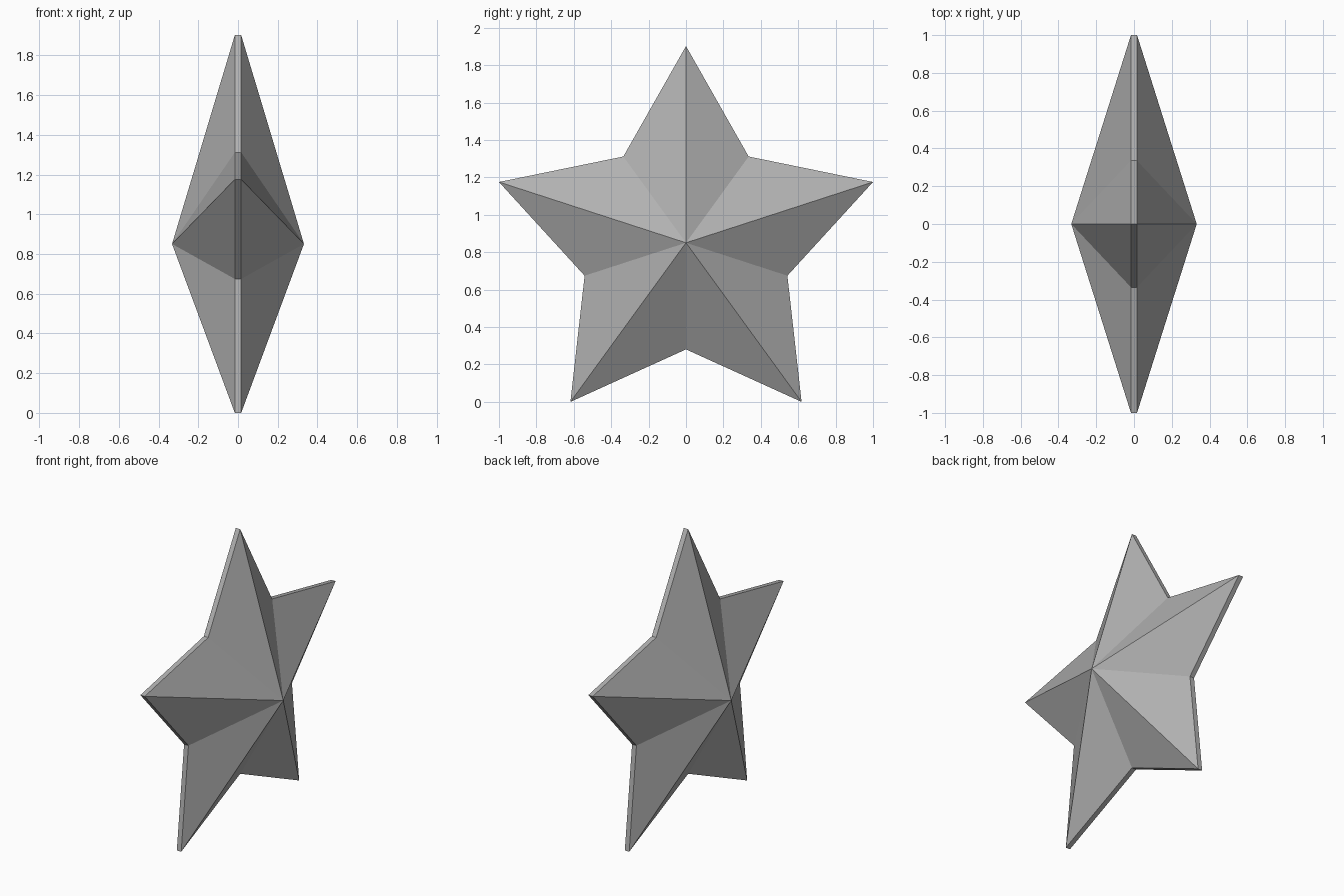
import bpy, bmesh
from math import sin, cos, pi

if "Cube" in bpy.data.objects:
    bpy.data.objects.remove(bpy.data.objects["Cube"])

R_OUT = 1 / sin(2 * pi / 5)      # tip radius for a 2 unit span
R_IN = 0.57                      # notch radius
RIM = 0.016                      # half thickness of the rim
PEAK = 0.332                     # half depth at the centre
CZ = R_OUT * cos(pi / 5)         # centre height, lower tips on z = 0

bm = bmesh.new()


def star_ring(x):
    """Ten alternating tip and notch vertices in the plane at x."""
    ring = []
    for i in range(10):
        r = R_IN if i % 2 else R_OUT
        a = i * pi / 5
        ring.append(bm.verts.new((x, r * sin(a), CZ + r * cos(a))))
    return ring


# Two outlines and the two central peaks
left, right = star_ring(-RIM), star_ring(RIM)
peak_l = bm.verts.new((-PEAK, 0, CZ))
peak_r = bm.verts.new((PEAK, 0, CZ))

# Faceted sides and thin rim
for i in range(10):
    j = (i + 1) % 10
    bm.faces.new((left[i], left[j], peak_l))
    bm.faces.new((right[j], right[i], peak_r))
    bm.faces.new((left[j], left[i], right[i], right[j]))
bmesh.ops.recalc_face_normals(bm, faces=bm.faces[:])

mesh = bpy.data.meshes.new("faceted_star")
bm.to_mesh(mesh)
bm.free()

# Dark grey material
grey = bpy.data.materials.new("dark_grey")
grey.diffuse_color = (0.44, 0.44, 0.44, 1)
grey.use_nodes = True
grey.node_tree.nodes["Principled BSDF"].inputs["Base Color"].default_value = grey.diffuse_color
mesh.materials.append(grey)
bpy.context.collection.objects.link(bpy.data.objects.new("faceted_star", mesh))
